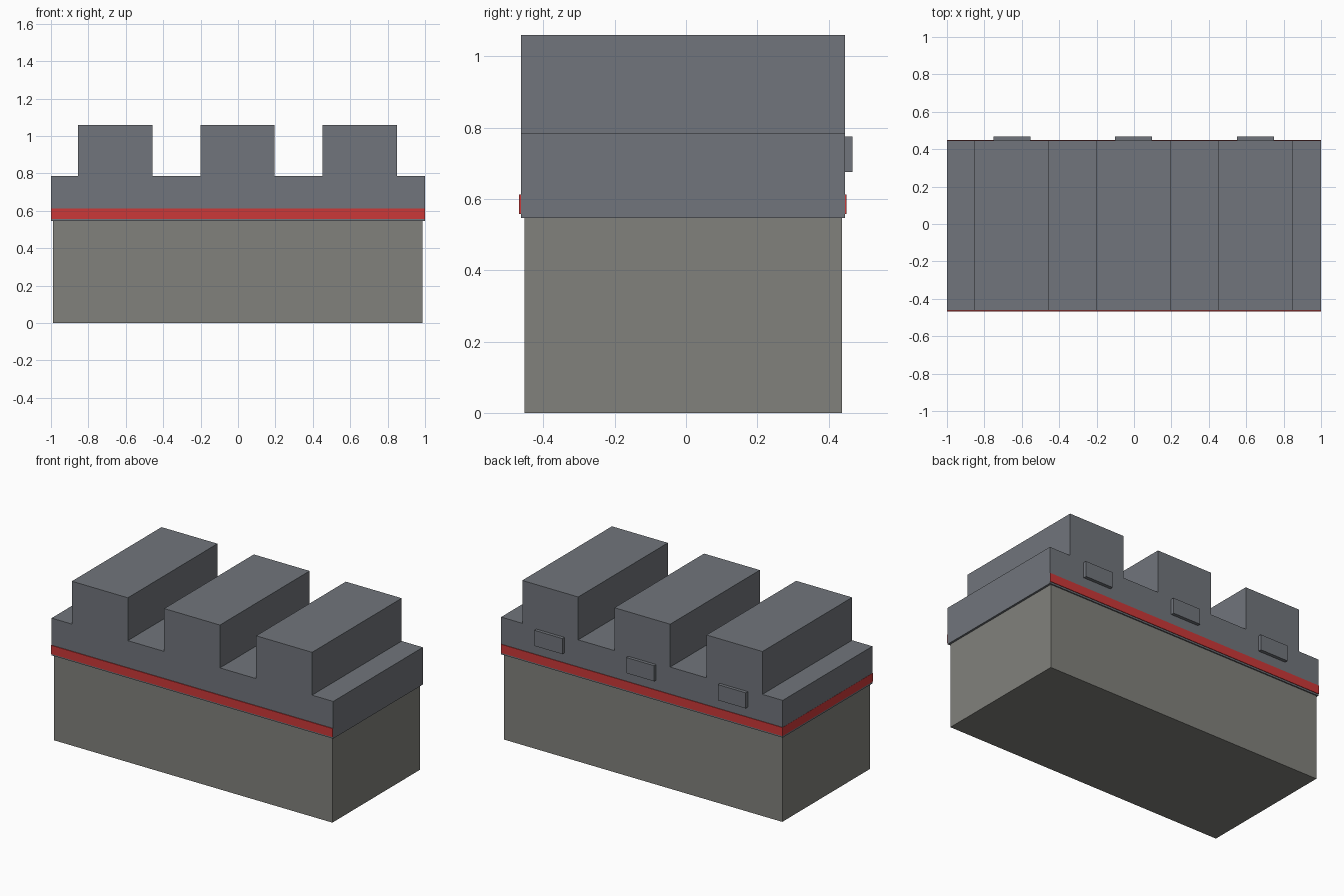
import bpy
import bmesh

if "Cube" in bpy.data.objects:
    bpy.data.objects.remove(bpy.data.objects["Cube"])


def material(name, color):
    mat = bpy.data.materials.new(name)
    mat.diffuse_color = (*color, 1)
    mat.use_nodes = True
    mat.node_tree.nodes["Principled BSDF"].inputs["Base Color"].default_value = mat.diffuse_color
    return mat


STONE = material("stone", (0.22, 0.22, 0.20))
SLATE = material("slate", (0.165, 0.178, 0.2))
RED = material("red", (0.6, 0.04, 0.04))


def prism(name, profile, y0, y1, mat):
    """Extrude an x-z outline from y0 to y1."""
    bm = bmesh.new()
    face = bm.faces.new([bm.verts.new((x, y0, z)) for x, z in profile])
    ext = bmesh.ops.extrude_face_region(bm, geom=[face])
    verts = [v for v in ext["geom"] if isinstance(v, bmesh.types.BMVert)]
    bmesh.ops.translate(bm, verts=verts, vec=(0, y1 - y0, 0))
    bmesh.ops.recalc_face_normals(bm, faces=bm.faces)
    mesh = bpy.data.meshes.new(name)
    bm.to_mesh(mesh)
    bm.free()
    mesh.materials.append(mat)
    obj = bpy.data.objects.new(name, mesh)
    bpy.context.collection.objects.link(obj)
    return obj


def box(name, x, y, z, mat):
    outline = [(x[0], z[0]), (x[1], z[0]), (x[1], z[1]), (x[0], z[1])]
    return prism(name, outline, *y, mat)


# Wall base
box("wall_base", (-0.99, 0.987), (-0.453, 0.438), (0, 0.547), STONE)

# Parapet with three merlons, as one stepped outline
LEDGE, TOP = 0.785, 1.06
outline = [(-0.999, 0.546), (-0.999, LEDGE)]
for left, right in ((-0.855, -0.458), (-0.2, 0.196), (0.453, 0.85)):
    outline += [(left, LEDGE), (left, TOP), (right, TOP), (right, LEDGE)]
outline += [(1.0, LEDGE), (1.0, 0.546)]
prism("parapet", outline, -0.463, 0.446, SLATE)

# Red band around the foot of the parapet
box("red_band", (-1.0, 0.9995), (-0.468, 0.45), (0.557, 0.612), RED)

# Small raised blocks on the back, under each merlon
for i, cx in enumerate((-0.652, -0.002, 0.65)):
    box(f"back_block_{i + 1}", (cx - 0.099, cx + 0.099), (0.43, 0.467), (0.675, 0.775), SLATE)
